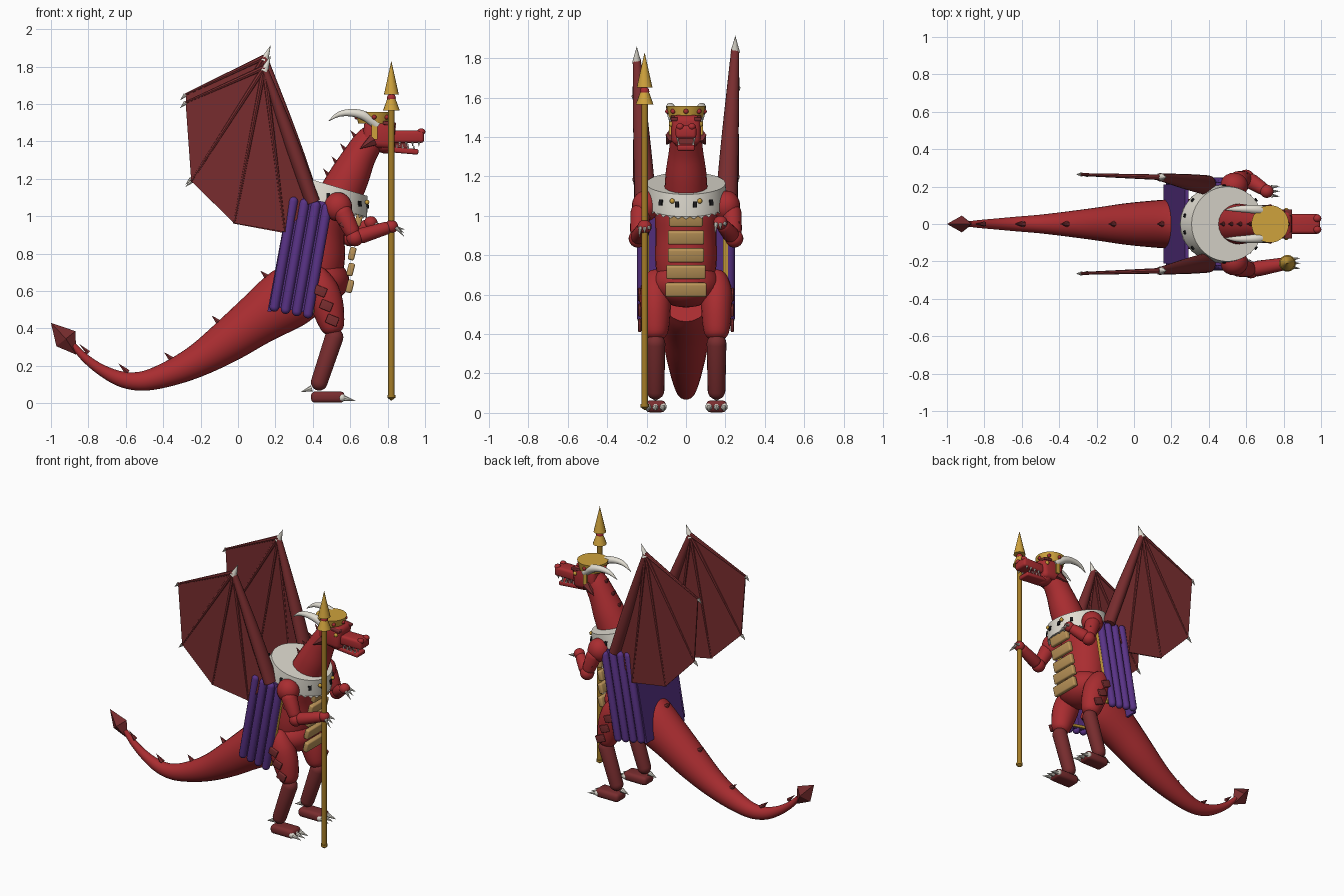
import bpy, bmesh, math
from mathutils import Vector, Matrix

if "Cube" in bpy.data.objects:
    bpy.data.objects.remove(bpy.data.objects["Cube"])


def material(name, r, g, b):
    m = bpy.data.materials.new(name)
    m.diffuse_color = (r, g, b, 1)
    m.use_nodes = True
    m.node_tree.nodes["Principled BSDF"].inputs["Base Color"].default_value = m.diffuse_color
    return m


RED = material("scale red", 0.40, 0.026, 0.03)
DARK = material("dark red", 0.19, 0.026, 0.028)
PURPLE = material("cape purple", 0.10, 0.033, 0.24)
GOLD = material("gold", 0.62, 0.36, 0.045)
BRASS = material("dark gold", 0.37, 0.20, 0.02)
TAN = material("belly tan", 0.50, 0.30, 0.10)
IVORY = material("ivory", 0.75, 0.72, 0.64)
BLACK = material("black", 0.01, 0.01, 0.012)


def finish(name, bm, mat, smooth=True):
    bmesh.ops.recalc_face_normals(bm, faces=bm.faces)
    me = bpy.data.meshes.new(name)
    bm.to_mesh(me)
    bm.free()
    me.materials.append(mat)
    ob = bpy.data.objects.new(name, me)
    bpy.context.collection.objects.link(ob)
    if smooth:
        bpy.ops.object.select_all(action='DESELECT')
        ob.select_set(True)
        bpy.context.view_layer.objects.active = ob
        bpy.ops.object.shade_smooth_by_angle(angle=math.radians(40))
    return ob


def catmull(pts, steps):
    """Smooth a path of (x, y, z, radius, side radius) points."""
    p = [pts[0]] + pts + [pts[-1]]
    out = []
    for i in range(1, len(p) - 2):
        for k in range(steps):
            t = k / steps
            out.append([0.5 * (2 * b + (c - a) * t + (2 * a - 5 * b + 4 * c - d) * t * t
                        + (3 * b - a - 3 * c + d) * t ** 3)
                        for a, b, c, d in zip(p[i - 1], p[i], p[i + 1], p[i + 2])])
    return out + [list(pts[-1])]


def tube(name, pts, mat, n=20, steps=1, smooth=True, zigzag=0.0):
    """Sweep an elliptical ring along points (x, y, z, r[, side r])."""
    pts = [tuple(p) if len(p) == 5 else (*p, p[3]) for p in pts]
    if steps > 1:
        pts = catmull(pts, steps)
    bm, rings = bmesh.new(), []
    for i, p in enumerate(pts):
        d = (Vector(pts[min(i + 1, len(pts) - 1)][:3]) - Vector(pts[max(i - 1, 0)][:3])).normalized()
        side = Vector((0, 1, 0)) if abs(d.y) < 0.9 else Vector((1, 0, 0))
        side = (side - d * side.dot(d)).normalized()
        up = d.cross(side)
        ring = []
        for k in range(n):
            a = 2 * math.pi * k / n
            v = Vector(p[:3]) + side * math.cos(a) * max(p[4], 1e-4) + up * math.sin(a) * max(p[3], 1e-4)
            if zigzag and i == 0:
                v += d * zigzag * (k % 2)
            ring.append(bm.verts.new(v))
        rings.append(ring)
    for a, b in zip(rings, rings[1:]):
        for k in range(n):
            bm.faces.new((a[k], a[(k + 1) % n], b[(k + 1) % n], b[k]))
    bm.faces.new(rings[0])
    bm.faces.new(rings[-1])
    return finish(name, bm, mat, smooth)


def cone(name, a, b, r, mat, n=10, r2=0.0):
    return tube(name, [(*a, r), (*b, r2)], mat, n)


def capsule(name, a, b, r1, r2, mat, n=18):
    """Limb with rounded ends reaching exactly from a to b."""
    A, B = Vector(a), Vector(b)
    d = (B - A).normalized()
    pts = []
    for t in range(0, 91, 18):
        s, c = math.sin(math.radians(t)), math.cos(math.radians(t))
        pts.append((*(A + d * r1 * (1 - c)), r1 * s))
    pts[0:1] = [(*A, 0.001)]
    for t in range(90, -1, -18):
        s, c = math.sin(math.radians(t)), math.cos(math.radians(t))
        pts.append((*(B - d * r2 * (1 - c)), r2 * s))
    return tube(name, pts, mat, n)


def ball(name, c, r, mat, seg=20):
    r = r if isinstance(r, tuple) else (r, r, r)
    bm = bmesh.new()
    bmesh.ops.create_uvsphere(bm, u_segments=seg, v_segments=seg * 2 // 3, radius=1,
                              matrix=Matrix.Translation(c) @ Matrix.Diagonal((*r, 1)))
    return finish(name, bm, mat)


def box(name, c, size, mat, tilt=0.0, bevel=0.0, turn=0.0):
    """Box pitched by tilt degrees about y and turned about z."""
    bm = bmesh.new()
    bmesh.ops.create_cube(bm, size=1, matrix=Matrix.Diagonal((*size, 1)))
    if bevel:
        bmesh.ops.bevel(bm, geom=bm.edges[:], offset=bevel, segments=3, profile=0.5, affect='EDGES')
    bm.transform(Matrix.Translation(c) @ Matrix.Rotation(math.radians(turn), 4, 'Z')
                 @ Matrix.Rotation(math.radians(tilt), 4, 'Y'))
    return finish(name, bm, mat)


# Torso and belly plates
tube("torso", [(0.43, 0, 0.62, 0.11, 0.13), (0.43, 0, 0.75, 0.14, 0.155), (0.43, 0, 0.9, 0.14, 0.155),
               (0.45, 0, 1.03, 0.13, 0.155), (0.47, 0, 1.12, 0.09, 0.12)], RED, 28, 4)
ball("pelvis", (0.445, 0, 0.655), (0.15, 0.17, 0.12), RED, 28)
for i, (x, z, w) in enumerate([(0.645, 0.98, 0.17), (0.625, 0.89, 0.185), (0.61, 0.8, 0.185),
                               (0.602, 0.715, 0.2), (0.598, 0.625, 0.21)]):
    box(f"belly_plate_{i}", (x, 0, z), (0.035, w, 0.07), TAN, 14, 0.01)

# Tail with spade tip and spines
tube("tail", [(0.33, 0, 0.60, 0.16, 0.13), (0.25, 0, 0.55, 0.165, 0.135), (0.1, 0, 0.445, 0.137, 0.125),
              (-0.05, 0, 0.335, 0.115, 0.11), (-0.2, 0, 0.237, 0.09, 0.088), (-0.35, 0, 0.165, 0.07, 0.068),
              (-0.5, 0, 0.12, 0.053, 0.05), (-0.62, 0, 0.128, 0.042, 0.04), (-0.73, 0, 0.178, 0.03, 0.03),
              (-0.82, 0, 0.245, 0.022, 0.022), (-0.88, 0, 0.31, 0.015, 0.015)], RED, 24, 4)
tube("tail_tip", [(-0.865, 0, 0.26, 0.0), (-0.92, 0, 0.345, 0.065, 0.045), (-1.0, 0, 0.43, 0.0)], DARK, 4, 1, False)
for i, (x, z, r) in enumerate([(0.17, 0.66, 0.026), (-0.09, 0.42, 0.024), (-0.345, 0.225, 0.022),
                               (-0.59, 0.165, 0.018), (-0.8, 0.27, 0.014)]):
    cone(f"tail_spine_{i}", (x, 0, z), (x - 0.05, 0, z + 0.048), r, DARK, 6)

# Neck, spines and head
tube("neck", [(0.55, 0, 1.12, 0.115, 0.11), (0.60, 0, 1.22, 0.105, 0.103), (0.65, 0, 1.32, 0.088, 0.088),
              (0.70, 0, 1.40, 0.078, 0.078), (0.74, 0, 1.45, 0.06, 0.07)], RED, 24, 4)
for i, (x, z) in enumerate([(0.49, 1.215), (0.535, 1.28), (0.58, 1.35), (0.635, 1.42)]):
    cone(f"neck_spine_{i}", (x + 0.01, 0, z - 0.015), (x - 0.035, 0, z + 0.04), 0.022, DARK, 6)
box("skull", (0.755, 0, 1.44), (0.17, 0.15, 0.15), RED, 5, 0.03)
box("snout", (0.895, 0, 1.425), (0.2, 0.105, 0.065), RED, 0, 0.016)
box("lower_jaw", (0.87, 0, 1.352), (0.19, 0.09, 0.03), RED, 5, 0.01)
box("mouth", (0.84, 0, 1.385), (0.13, 0.07, 0.05), DARK)
ball("throat", (0.79, 0, 1.385), (0.06, 0.065, 0.05), RED)
for s, side in ((-1, "right"), (1, "left")):
    ball(f"nostril_{side}", (0.98, s * 0.03, 1.452), (0.022, 0.02, 0.018), RED, 12)
    ball(f"eye_{side}", (0.815, s * 0.072, 1.465), 0.014, GOLD, 12)
    box(f"brow_{side}", (0.81, s * 0.06, 1.495), (0.07, 0.035, 0.02), DARK, 8, 0.005)
    cone(f"ear_frill_{side}", (0.72, s * 0.07, 1.405), (0.65, s * 0.1, 1.36), 0.035, DARK, 6)
    for i in range(4):
        cone(f"upper_tooth_{side}_{i}", (0.865 + i * 0.034, s * 0.042, 1.397), (0.865 + i * 0.034, s * 0.042, 1.372), 0.008, IVORY, 6)
        cone(f"lower_tooth_{side}_{i}", (0.85 + i * 0.03, s * 0.037, 1.36), (0.85 + i * 0.03, s * 0.037, 1.386), 0.007, IVORY, 6)
    tube(f"horn_{side}", [(0.745, s * 0.06, 1.485, 0.027), (0.68, s * 0.075, 1.535, 0.026), (0.61, s * 0.08, 1.553, 0.021),
                          (0.54, s * 0.08, 1.545, 0.014), (0.483, s * 0.075, 1.508, 0.001)], IVORY, 14, 4)
    box(f"crown_pendant_{side}", (0.73, s * 0.08, 1.46), (0.03, 0.012, 0.1), GOLD)

# Crown
tube("crown", [(0.728, 0, 1.495, 0.085), (0.728, 0, 1.545, 0.097), (0.728, 0, 1.558, 0.1)], GOLD, 32)
for i in range(8):
    a = i * math.pi / 4
    ball(f"crown_gem_{i}", (0.728 + 0.093 * math.cos(a), 0.093 * math.sin(a), 1.53), 0.013, RED, 10)

# Fur collar with dark spots
tube("collar", [(0.465, 0, 1.045, 0.23, 0.208), (0.475, 0, 1.08, 0.225, 0.208), (0.5, 0, 1.165, 0.2, 0.2)],
     IVORY, 64, 1, True, 0.014)
for i in range(14):
    a = (i + 0.5) * math.pi / 7
    cx, cy = math.cos(a), math.sin(a)
    box(f"collar_spot_{i}", (0.482 + 0.217 * cx, 0.206 * cy, 1.11 - 0.055 * cx), (0.008, 0.02, 0.03), BLACK, -8, 0, math.degrees(a))
for s in (-1, 1):
    ball(f"collar_clasp_{s}", (0.69, s * 0.07, 1.075), 0.013, GOLD, 10)

# Cape: back sheet, pleated side panels, gold edging
box("cape_back", (0.225, 0, 0.80), (0.02, 0.42, 0.63), PURPLE, 10.5)
for s, side in ((-1, "right"), (1, "left")):
    box(f"cape_side_{side}", (0.335, s * 0.21, 0.795), (0.215, 0.022, 0.60), PURPLE, 10.5)
    for i in range(4):
        x, z = 0.30 + i * 0.06, 1.105 - i * 0.012
        capsule(f"cape_pleat_{side}_{i}", (x, s * 0.222, z), (x - 0.11, s * 0.222, z - 0.615), 0.026, 0.026, PURPLE, 12)
    box(f"cape_front_trim_{side}", (0.44, s * 0.2, 0.76), (0.018, 0.025, 0.52), GOLD, 10.5)
    box(f"cape_hem_{side}", (0.31, s * 0.2, 0.51), (0.2, 0.025, 0.018), GOLD, 10.5)

# Arms and claws
for s, side in ((-1, "right"), (1, "left")):
    ball(f"shoulder_{side}", (0.535, s * 0.205, 1.05), (0.075, 0.07, 0.078), RED)
    if s < 0:
        elbow, hand = (0.625, -0.245, 0.885), (0.82, -0.21, 0.945)
    else:
        elbow, hand = (0.60, 0.245, 0.885), (0.71, 0.175, 0.965)
    capsule(f"upper_arm_{side}", (0.54, s * 0.225, 1.06), elbow, 0.052, 0.043, RED)
    ball(f"elbow_{side}", elbow, 0.046, RED)
    capsule(f"forearm_{side}", elbow, hand, 0.042, 0.035, RED)
    ball(f"hand_{side}", hand, (0.036, 0.036, 0.035), RED)
    box(f"arm_scale_{side}", (0.575, s * 0.268, 0.96), (0.055, 0.012, 0.045), DARK, 25, 0.004)
    for i in (-1, 0, 1):
        a = Vector(hand) + Vector((0.025, i * 0.022, -0.005))
        cone(f"finger_claw_{side}_{i}", a, a + Vector((0.045, i * 0.006, -0.03 + 0.02 * i)), 0.011, IVORY, 8)

# Legs, hip scales and feet
for s, side in ((-1, "right"), (1, "left")):
    y = s * 0.155
    tube(f"thigh_{side}", [(0.41, y, 0.72, 0.01), (0.42, y, 0.70, 0.05), (0.445, y, 0.62, 0.085, 0.078),
                           (0.475, y, 0.53, 0.088, 0.078), (0.5, y, 0.43, 0.07, 0.068), (0.51, y, 0.385, 0.05),
                           (0.515, y, 0.365, 0.008)], RED, 20, 3)
    capsule(f"shin_{side}", (0.53, y, 0.40), (0.42, y, 0.07), 0.05, 0.045, DARK)
    box(f"foot_{side}", (0.48, y, 0.033), (0.18, 0.105, 0.06), DARK, 0, 0.022)
    cone(f"heel_spur_{side}", (0.395, y, 0.08), (0.335, y, 0.06), 0.017, IVORY, 8)
    for i in (-1, 0, 1):
        ball(f"toe_{side}_{i}", (0.555, y + i * 0.036, 0.03), 0.021, IVORY, 12)
        cone(f"toe_claw_{side}_{i}", (0.555, y + i * 0.036, 0.03), (0.632, y + i * 0.04, 0.012), 0.018, IVORY, 8)
    for i in range(3):
        box(f"hip_scale_{side}_{i}", (0.44 + i * 0.032, s * 0.235, 0.6 - i * 0.078), (0.065, 0.016, 0.05), DARK, 22, 0.005)

# Wings: arm, finger bones, membrane, claws
for s, side, k in ((-1, "right", 0.935), (1, "left", 1.0)):
    def P(x, y, z):
        return Vector((x, s * y, 1.0 + (z - 1.0) * k))
    wrist, root = P(0.14, 0.25, 1.85), P(0.40, 0.205, 1.08)
    tips = [P(-0.28, 0.265, 1.65), P(-0.25, 0.262, 1.2), P(-0.02, 0.255, 0.96), P(0.25, 0.24, 0.91)]
    tube(f"wing_arm_{side}", [(*root, 0.04, 0.055), (*(root * 0.55 + wrist * 0.45), 0.038, 0.042), (*wrist, 0.018, 0.02)], DARK, 14, 4)
    cone(f"wing_claw_{side}", wrist - Vector((0, 0, 0.02)), wrist + Vector((0.035, 0, 0.065)), 0.024, IVORY, 10)
    bm = bmesh.new()
    w, vs = bm.verts.new(wrist), [bm.verts.new(p) for p in tips + [root]]
    for a, b in zip(vs, vs[1:]):
        bm.faces.new((w, a, b))
    ob = finish(f"wing_membrane_{side}", bm, DARK, False)
    sol = ob.modifiers.new("thickness", 'SOLIDIFY')
    sol.thickness, sol.offset = 0.008, 0
    for i, t in enumerate(tips):
        cone(f"wing_finger_{side}_{i}", wrist, t, 0.015, DARK, 8, 0.007)
        if i < 2:
            cone(f"finger_tip_claw_{side}_{i}", t, t + Vector((-0.03, 0, -0.03)), 0.012, IVORY, 8)

# Spear held in the right hand
sx, sy = 0.82, -0.21
cone("spear_shaft", (sx, sy, 0.04), (sx, sy, 1.6), 0.017, BRASS, 16, 0.017)
tube("spear_foot", [(sx, sy, 0.015, 0.002), (sx, sy, 0.03, 0.022), (sx, sy, 0.045, 0.022)], BRASS, 12)
cone("spear_collar", (sx, sy, 1.565), (sx, sy, 1.65), 0.045, GOLD, 16, 0.014)
ball("spear_gem", (sx, sy, 1.632), 0.024, RED, 12)
cone("spear_point", (sx, sy, 1.65), (sx, sy, 1.83), 0.04, GOLD, 16)
